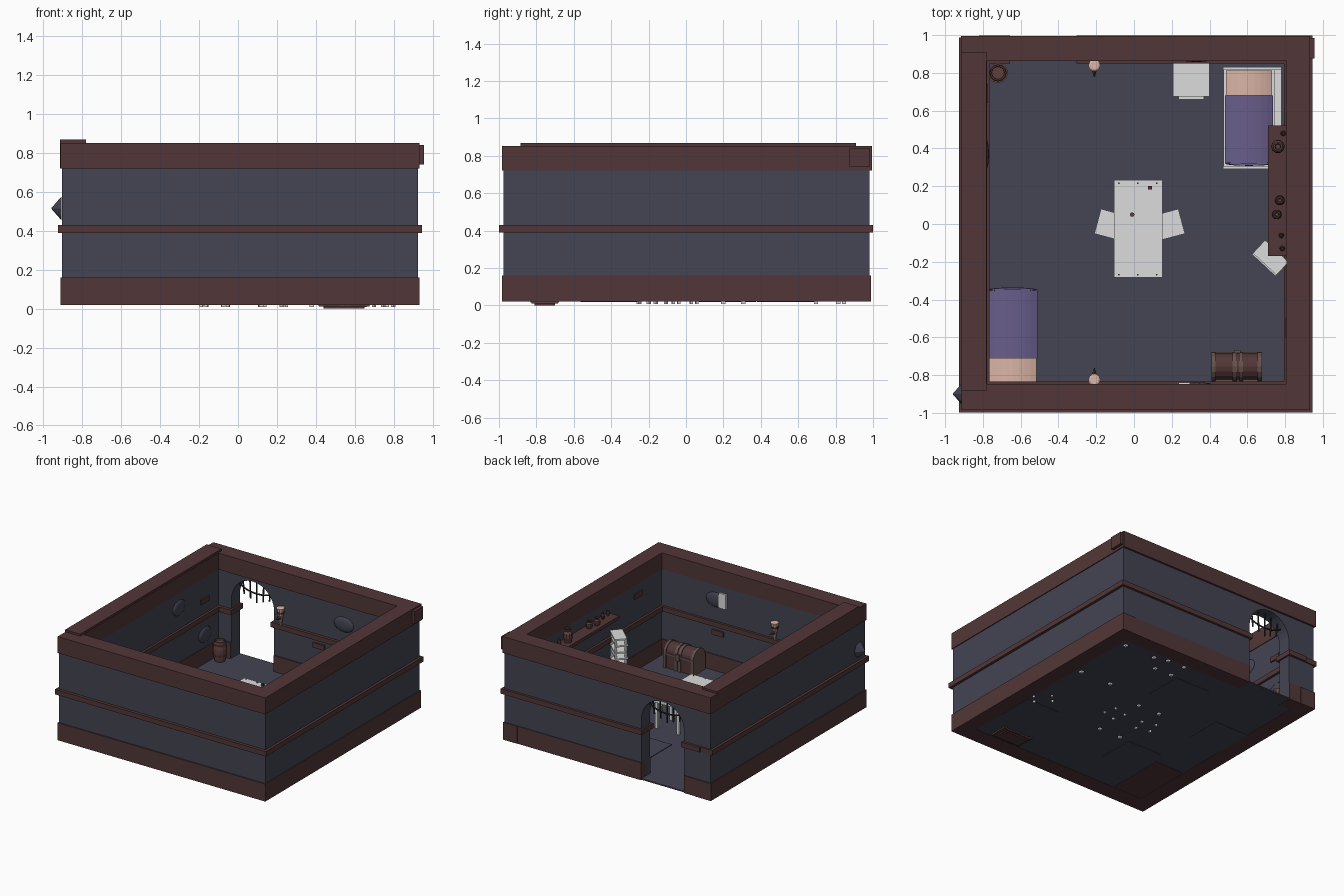
import bpy, bmesh, math
from mathutils import Matrix, Vector

if "Cube" in bpy.data.objects:
    bpy.data.objects.remove(bpy.data.objects["Cube"])


def mat(name, r, g, b):
    m = bpy.data.materials.new(name)
    m.diffuse_color = (r, g, b, 1)
    m.use_nodes = True
    m.node_tree.nodes["Principled BSDF"].inputs["Base Color"].default_value = m.diffuse_color
    return m


SLATE = mat("slate_stone", .056, .058, .085)
WOOD = mat("red_brown_wood", .085, .037, .038)
BAND = mat("dull_bronze", .13, .085, .075)
JAR = mat("clay_brown", .11, .05, .045)
PEACH = mat("peach_cloth", .70, .46, .38)
PURPLE = mat("purple_blanket", .14, .11, .26)
GREY = mat("pale_grey", .72, .72, .72)
IRON = mat("dark_iron", .02, .02, .024)


def finish(name, bm, m, M=None, smooth=False):
    if M is not None:
        bm.transform(M)
    bmesh.ops.recalc_face_normals(bm, faces=bm.faces)
    me = bpy.data.meshes.new(name)
    bm.to_mesh(me)
    bm.free()
    me.materials.append(m)
    ob = bpy.data.objects.new(name, me)
    bpy.context.collection.objects.link(ob)
    if smooth:
        for p in me.polygons:
            p.use_smooth = True
    return ob


def box(name, x0, x1, y0, y1, z0, z1, m, M=None):
    bm = bmesh.new()
    bmesh.ops.create_cube(bm, size=1)
    bm.transform(Matrix.Translation(((x0+x1)/2, (y0+y1)/2, (z0+z1)/2)) @ Matrix.Diagonal((x1-x0, y1-y0, z1-z0, 1)))
    return finish(name, bm, m, M)


def prism(name, pts, axis, a, b, m):
    """Extrude a 2D outline (x,z along y or y,z along x)."""
    bm = bmesh.new()
    place = (lambda p, t: (p[0], t, p[1])) if axis == 'y' else (lambda p, t: (t, p[0], p[1]))
    f = bm.faces.new([bm.verts.new(place(p, a)) for p in pts])
    r = bmesh.ops.extrude_face_region(bm, geom=[f])
    d = Vector((0, b-a, 0)) if axis == 'y' else Vector((b-a, 0, 0))
    bmesh.ops.translate(bm, vec=d, verts=[v for v in r['geom'] if isinstance(v, bmesh.types.BMVert)])
    return finish(name, bm, m)


def lathe(name, x, y, prof, m, n=10, M=None):
    """Turned shape from (radius, z) pairs, capped at both ends."""
    bm = bmesh.new()
    rings = [[bm.verts.new((x+r*math.cos(2*math.pi*i/n), y+r*math.sin(2*math.pi*i/n), z)) for i in range(n)]
             for r, z in prof]
    for a, b in zip(rings, rings[1:]):
        for i in range(n):
            bm.faces.new((a[i], a[(i+1) % n], b[(i+1) % n], b[i]))
    bm.faces.new(rings[0])
    bm.faces.new(rings[-1])
    return finish(name, bm, m, M)


def tube(name, pts, r, m):
    cu = bpy.data.curves.new(name, 'CURVE')
    cu.dimensions = '3D'
    cu.bevel_depth, cu.bevel_resolution, cu.use_fill_caps = r, 1, True
    s = cu.splines.new('POLY')
    s.points.add(len(pts)-1)
    for p, q in zip(s.points, pts):
        p.co = (*q, 1)
    cu.materials.append(m)
    ob = bpy.data.objects.new(name, cu)
    bpy.context.collection.objects.link(ob)


def legs(name, x0, x1, y0, y1, z1, t, m, M=None):
    for i, x in enumerate((x0, x1-t)):
        for j, y in enumerate((y0, y1-t)):
            box(f"{name}_leg_{i}{j}", x, x+t, y, y+t, .008, z1, m, M)


# floor with raised tiles
box("floor", -.9, .92, -.97, .98, .022, .032, SLATE)
for i, (x, y) in enumerate(((-.14, .38), (-.78, .07), (-.47, -.56), (.5, -.565))):
    box(f"floor_tile_{i}", x, x+.305, y, y+.305, .019, .037, SLATE)

# walls; the back one has an arched doorway
DX, DR, DZ = -.48, .19, .51
box("front_wall", -.905, .925, -.975, -.853, .03, .8, SLATE)
box("left_wall", -.905, -.783, -.97, .98, .03, .8, SLATE)
box("right_wall", .813, .925, -.97, .98, .03, .8, SLATE)
arch = [(DX+DR*math.cos(math.pi*i/14), DZ+DR*math.sin(math.pi*i/14)) for i in range(15)]
prism("back_wall", [(.925, .025), (DX+DR, .025)] + arch + [(DX-DR, .025), (-.905, .025), (-.905, .8), (.925, .8)],
      'y', .873, .98, SLATE)

# skirting, middle rails and top beams
for nm, z0, z1, e in (("skirting", .02, .16, 0), ("rail", .39, .43, .014), ("top_beam", .72, .852, 0)):
    box("front_"+nm, -.912-e, .932+e, -.985-e, -.848+e, z0, z1, WOOD)
    box("right_"+nm, .808-e, .932+e, -.985-e, .988, z0, z1, WOOD)
    box("left_"+nm, -.912-e, -.778+e, -.98-e, .988, z0, z1, WOOD)
    if nm == "top_beam":
        box("back_"+nm, -.915, .932, .863, .995, z0, z1, WOOD)
    else:
        box("back_right_"+nm, DX+DR-e, .932+e, .863-e, .985+e, z0, z1, WOOD)
        box("back_left_"+nm, -.912 if e == 0 else -.82, DX-DR+e, .863-e, .985+e, z0, z1, WOOD)
box("left_beam_cap", -.915, -.782, -.885, .91, .85, .868, WOOD)
box("back_beam_end", .93, .955, .875, .985, .74, .84, WOOD)

# loose bricks and stone bulges on the inner walls
box("left_brick", -.79, -.772, .64, .74, .52, .56, WOOD)
box("right_brick", .802, .82, -.60, -.50, .61, .65, WOOD)
box("front_brick", .26, .36, -.86, -.84, .32, .36, WOOD)
box("back_brick", .06, .16, .86, .88, .32, .36, WOOD)
for i, (x, y, z, sx, sy) in enumerate(((-.783, .37, .6, .015, .08), (-.783, .7, .26, .015, .08),
                                       (.33, .873, .57, .09, .015), (.33, -.853, .6, .09, .015))):
    bm = bmesh.new()
    bmesh.ops.create_uvsphere(bm, u_segments=14, v_segments=8, radius=1)
    finish(f"wall_bulge_{i}", bm, SLATE, Matrix.Translation((x, y, z)) @ Matrix.Diagonal((sx, sy, .06, 1)), True)
box("wall_plate", .235, .297, -.855, -.838, .55, .67, GREY)
lathe("outer_stone_spike", 0, 0, [(.06, 0), (.003, .05)], SLATE, 8,
      Matrix.Translation((-.908, -.9, .515)) @ Matrix.Rotation(-math.pi/2, 4, 'Y'))

# iron grille hanging in the doorway
for i in range(5):
    dx = (i-2)*.062
    top = DZ + math.sqrt(DR*DR-dx*dx)
    tube(f"grille_bar_{i}", [(DX+dx, .925, top+.01), (DX+dx*.9, .925, .55-.02*(2-abs(i-2)))], .006, IRON)
tube("grille_arc", [(DX+.18*math.cos(a), .925, .67+.09*math.sin(a))
                    for a in [math.pi+math.pi*(.12+.76*i/10) for i in range(11)]], .006, IRON)

# table with nails, a cup and a die
box("table_top", -.105, .152, -.283, .232, .25, .272, GREY)
legs("table", -.085, .13, -.26, .21, .25, .022, GREY)
for x in (-.08, .02, .12):
    for y in (-.268, .216):
        lathe("table_nail", x, y, [(.005, .27), (.005, .275)], IRON, 6)
lathe("cup", -.01, .05, [(.01, .272), (.012, .3)], JAR, 8)
box("die", .075, .095, .182, .202, .272, .292, WOOD)

# two stools, turned a little
for nm, x, s in (("left_stool", -.12, -1), ("right_stool", .18, 1)):
    M = Matrix.Translation((x, -.005, 0)) @ Matrix.Rotation(s*math.radians(15), 4, 'Z')
    box(nm+"_seat", -.075, .075, -.068, .068, .15, .168, GREY, M)
    legs(nm, -.065, .065, -.058, .058, .15, .016, GREY, M)


# beds: mattress, blanket with domed top, pillow
def bedding(nm, x0, x1, yfoot, yfold, yhead, z0, z1):
    def dome(inset, top, n=8):
        return [(x0+inset, z0)] + [(x0+inset+(x1-x0-2*inset)*i/n, top-.03*(2*i/n-1)**2) for i in range(n+1)] + [(x1-inset, z0)]
    prism(nm+"_blanket", dome(0, z1), 'y', yfoot, yfold, PURPLE)
    prism(nm+"_pillow", dome(.004, z1+.012), 'y', yfold, yhead, PEACH)
    d = 1 if yfold > yfoot else -1
    xm = (x0+x1)/2
    M = Matrix.Translation((xm, yfoot, 0)) @ Matrix.Diagonal(((x1-x0)/2, .012, 1, 1))
    lathe(nm+"_blanket_fold", 0, 0, [(1, z0), (1, z1-.03), (.85, z1-.012)], PURPLE, 16, M)


bedding("back_bed", .482, .735, .32, .68, .812, .09, .2)
box("back_bed_base", .475, .775, .3, .82, .06, .095, GREY)
box("back_bed_headboard", .47, .78, .815, .832, .05, .27, GREY)
box("back_bed_footboard", .47, .72, .29, .308, .05, .2, GREY)
box("back_bed_side_rail", .742, .78, .3, .82, .09, .17, GREY)
legs("back_bed", .475, .775, .295, .825, .06, .024, GREY)
bedding("front_bed", -.775, -.512, -.348, -.71, -.84, .05, .17)
box("front_bed_base", -.775, -.515, -.84, -.36, .02, .055, WOOD)

# cabinet with drawer pull
box("cabinet", .21, .397, .68, .862, .05, .25, GREY)
box("cabinet_top", .207, .4, .675, .866, .25, .265, GREY)
box("cabinet_pull", .235, .37, .66, .68, .13, .2, GREY)
legs("cabinet", .215, .39, .685, .855, .05, .022, GREY)

# wall shelf and its pots
box("wall_shelf", .71, .812, -.17, .522, .605, .63, WOOD)
for y in (-.08, .43):
    prism("shelf_bracket", [(.812, .605), (.73, .605), (.812, .52)], 'y', y-.012, y+.012, WOOD)
for i, (x, y, r, h) in enumerate(((.762, .41, .036, .11), (.772, .125, .026, .06), (.756, .05, .026, .06),
                                  (.78, -.06, .014, .05), (.79, .48, .014, .04), (.785, -.13, .014, .04))):
    lathe(f"pot_{i}", x, y, [(r*.7, .63), (r, .63+h*.35), (r*.9, .63+h*.65), (r*.5, .63+h*.8),
                             (r*.7, .63+h), (r*.45, .63+h), (r*.35, .63+h*.8)], JAR)

# slatted rack standing by the wall
M = Matrix.Translation((.722, -.18, 0)) @ Matrix.Rotation(math.radians(-43), 4, 'Z')
for x in (-.075, .06):
    for y in (-.045, .03):
        box("rack_post", x, x+.016, y, y+.016, .008, .47, GREY, M)
for i in range(8):
    o = .008*(i % 2)
    box(f"rack_slat_{i}", -.085, .085, -.052+o, .042+o, .1+i*.052, .112+i*.052, GREY, M)

# chest with a domed lid and metal bands


def chest(r, zb, top):
    return [(-.755-r, zb), (-.755-r, top)] + [(-.755-r*math.cos(math.pi*i/8), top+r*math.sin(math.pi*i/8))
                                              for i in range(1, 8)] + [(-.755+r, top), (-.755+r, zb)]


prism("chest_body", chest(.07, .01, .15), 'x', .415, .675, WOOD)
for i, x in enumerate((.41, .522, .556, .655)):
    prism(f"chest_band_{i}", chest(.077, .015, .15), 'x', x, x+.022, BAND)
box("chest_rim", .412, .678, -.833, -.677, .14, .155, BAND)
box("chest_lock", .53, .565, -.683, -.668, .12, .17, BAND)
box("chest_base", .44, .65, -.81, -.7, 0, .03, WOOD)

# barrel in the corner
lathe("barrel", -.72, .8, [(.04, .03), (.052, .1), (.052, .13), (.042, .19), (.035, .19), (.033, .18)], JAR, 12)
for z in (.065, .155):
    lathe("barrel_hoop", -.72, .8, [(.05, z), (.053, z+.014)], BAND, 12)

# two wall torches
for nm, y, d in (("back_torch", .84, -1), ("front_torch", -.825, 1)):
    lathe(nm+"_holder", -.21, y, [(.008, .43), (.018, .5), (.024, .535)], PEACH)
    lathe(nm+"_flare", -.21, y, [(.024, .535), (.032, .575), (.022, .58)], PEACH)
    lathe(nm+"_ring", -.21, y, [(.026, .53), (.028, .545)], WOOD)
    lathe(nm+"_spike", 0, 0, [(.018, 0), (.002, .05)], WOOD, 8,
          Matrix.Translation((-.21, y+d*.012, .5)) @ Matrix.Rotation(-d*math.pi/2, 4, 'X'))
